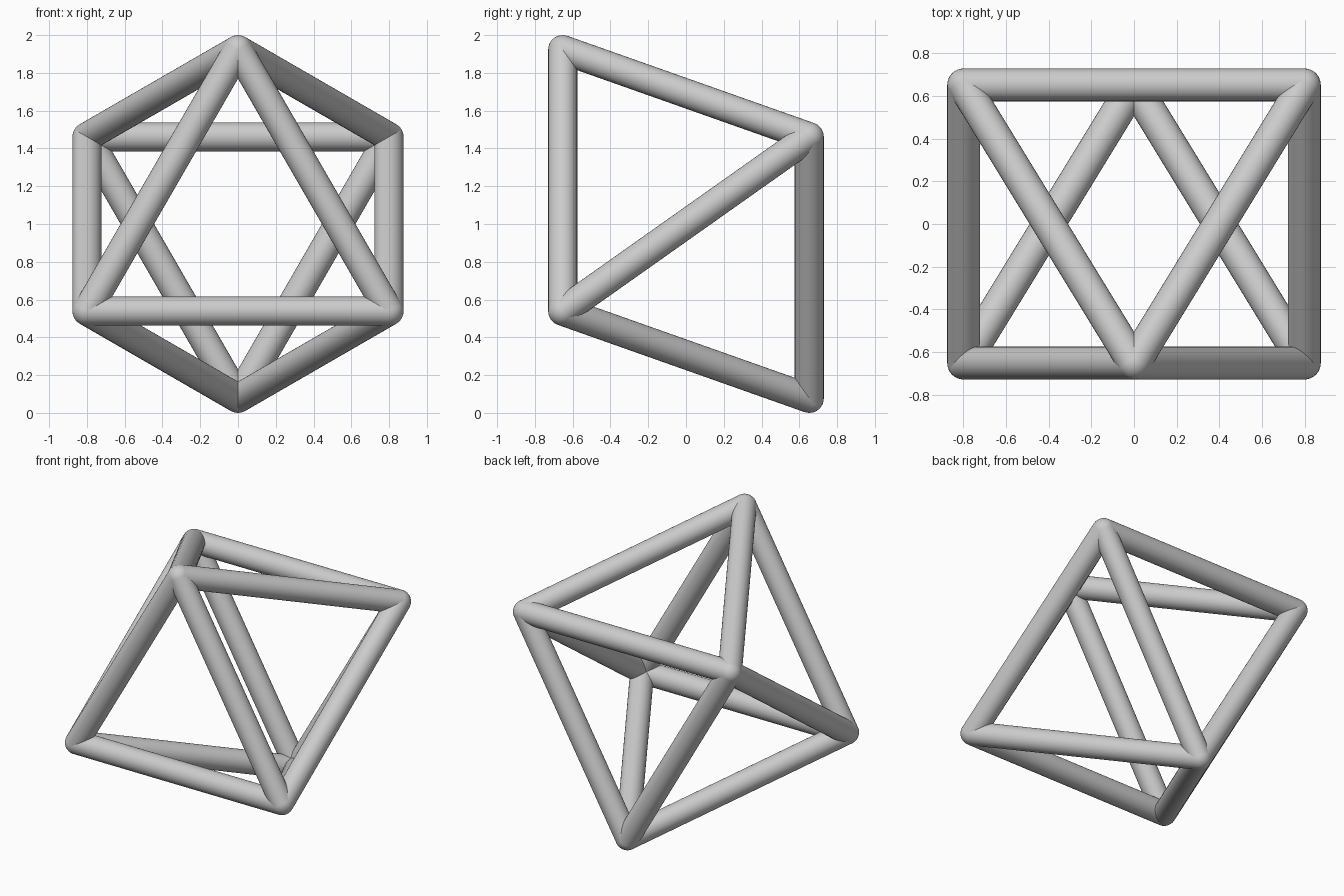
import bpy
import math
from itertools import combinations
from mathutils import Vector

cube = bpy.data.objects.get("Cube")
if cube:
    bpy.data.objects.remove(cube, do_unlink=True)

RADIUS = 0.077
REACH = 1 - RADIUS            # centre to corner, within each triangle
DEPTH = REACH / math.sqrt(2)  # octahedron: half distance between triangles

grey = bpy.data.materials.new("grey")
grey.use_nodes = True
colour = (0.6, 0.6, 0.6, 1)
grey.diffuse_color = colour
grey.node_tree.nodes["Principled BSDF"].inputs["Base Color"].default_value = colour


def finish(name):
    obj = bpy.context.object
    obj.name = name
    obj.data.materials.append(grey)
    bpy.ops.object.shade_smooth_by_angle(angle=math.radians(40))


def add_bar(name, a, b):
    bpy.ops.mesh.primitive_cylinder_add(
        vertices=32, radius=RADIUS, depth=(b - a).length, end_fill_type='NOTHING',
        location=(a + b) / 2, rotation=(b - a).to_track_quat('Z', 'Y').to_euler())
    finish(name)


def triangle(y, sign):
    """Corners of an upright (sign 1) or inverted (sign -1) triangle."""
    angles = [math.radians(90 + 120 * i) for i in range(3)]
    return [Vector((REACH * math.cos(t), y, 1 + sign * REACH * math.sin(t))) for t in angles]


front = triangle(-DEPTH, 1)
back = triangle(DEPTH, -1)

# Rounded corner joints
for p in front + back:
    bpy.ops.mesh.primitive_uv_sphere_add(segments=32, ring_count=16, radius=RADIUS, location=p)
    finish("corner_joint")

# Bars of the two triangles
for name, corners in (("front_bar", front), ("back_bar", back)):
    for a, b in combinations(corners, 2):
        add_bar(name, a, b)

# Bars joining neighbouring corners of the two triangles
edge = REACH * math.sqrt(3)
for a in front:
    for b in back:
        if (b - a).length < edge * 1.1:
            add_bar("side_bar", a, b)
